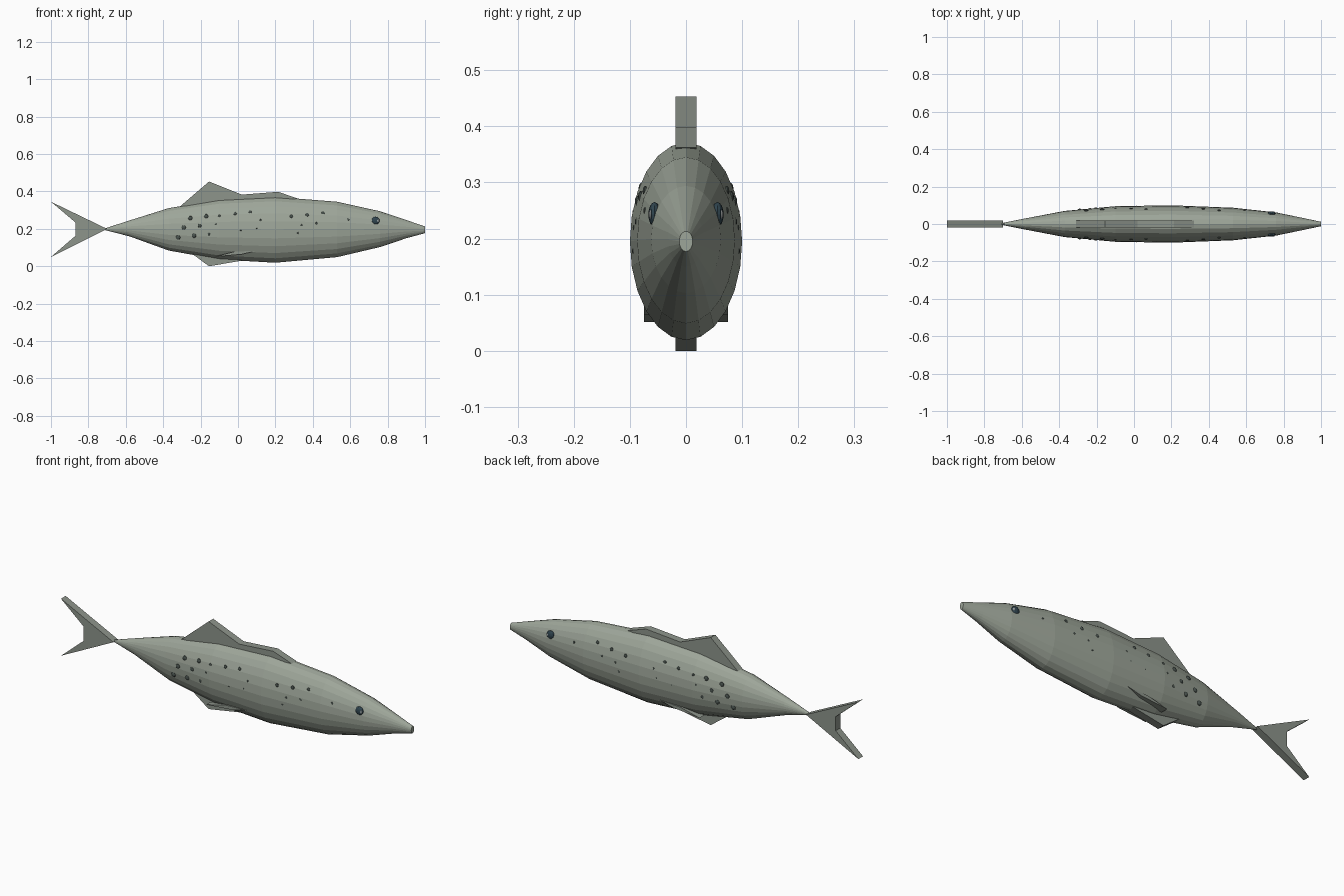
import bpy, bmesh, math
from mathutils import Matrix

if "Cube" in bpy.data.objects:
    bpy.data.objects.remove(bpy.data.objects["Cube"])


def material(name, rgb):
    m = bpy.data.materials.new(name)
    m.diffuse_color = (*rgb, 1)
    m.use_nodes = True
    m.node_tree.nodes["Principled BSDF"].inputs["Base Color"].default_value = m.diffuse_color
    return m


SKIN = material("skin", (0.34, 0.38, 0.32))
FIN = material("fin_skin", (0.27, 0.30, 0.26))
SPOT = material("dark_spot", (0.07, 0.09, 0.08))
EYE = material("eye_dark", (0.03, 0.06, 0.08))
GLINT = material("eye_glint", (0.8, 0.85, 0.85))


def finish(bm, name, mat):
    bmesh.ops.recalc_face_normals(bm, faces=bm.faces)
    me = bpy.data.meshes.new(name)
    bm.to_mesh(me)
    bm.free()
    me.materials.append(mat)
    ob = bpy.data.objects.new(name, me)
    bpy.context.collection.objects.link(ob)
    return ob


# Body sections: x, top z, bottom z, half width
SECTIONS = [(-0.71, 0.203, 0.193, 0.004), (-0.58, 0.245, 0.160, 0.030),
            (-0.37, 0.311, 0.084, 0.070), (-0.10, 0.356, 0.036, 0.095),
            (0.20, 0.371, 0.019, 0.100), (0.53, 0.345, 0.049, 0.087),
            (0.76, 0.294, 0.103, 0.062), (0.90, 0.247, 0.150, 0.033),
            (1.00, 0.213, 0.177, 0.012)]
SIDES = 24


def build_body():
    bm = bmesh.new()
    rings = []
    for x, top, bot, w in SECTIONS:
        c, h = (top + bot) / 2, (top - bot) / 2
        angles = [2 * math.pi * i / SIDES for i in range(SIDES)]
        rings.append([bm.verts.new((x, w * math.cos(a), c + h * math.sin(a))) for a in angles])
    for r, s in zip(rings, rings[1:]):
        for i in range(SIDES):
            j = (i + 1) % SIDES
            bm.faces.new((r[i], r[j], s[j], s[i]))
    bm.faces.new(rings[0])
    bm.faces.new(rings[-1])
    finish(bm, "body", SKIN)


def surface_y(x, z):
    for a, b in zip(SECTIONS, SECTIONS[1:]):
        if a[0] <= x <= b[0]:
            t = (x - a[0]) / (b[0] - a[0])
            top, bot, w = (a[k] + t * (b[k] - a[k]) for k in (1, 2, 3))
            u = (z - (top + bot) / 2) / ((top - bot) / 2)
            return w * math.sqrt(max(0, 1 - u * u))
    return 0


def plate(name, outline, y0=-0.019, y1=0.019):
    bm = bmesh.new()
    f = bm.faces.new([bm.verts.new((x, y0, z)) for x, z in outline])
    ext = bmesh.ops.extrude_face_region(bm, geom=[f])
    verts = [v for v in ext["geom"] if isinstance(v, bmesh.types.BMVert)]
    bmesh.ops.translate(bm, verts=verts, vec=(0, y1 - y0, 0))
    finish(bm, name, FIN)


def add_ball(bm, loc, scale, seg=10, rings=6):
    m = Matrix.Translation(loc) @ Matrix.Diagonal((*scale, 1))
    bmesh.ops.create_uvsphere(bm, u_segments=seg, v_segments=rings, radius=1, matrix=m)


build_body()

# Fins
plate("tail_fin", [(-0.70, 0.20), (-1.0, 0.345), (-0.87, 0.235), (-0.87, 0.162), (-1.0, 0.05)])
plate("dorsal_fin", [(-0.31, 0.32), (-0.155, 0.453), (0.02, 0.383), (0.215, 0.398),
                     (0.32, 0.362), (0.10, 0.345), (-0.15, 0.33)])
plate("anal_fin", [(-0.25, 0.07), (-0.155, 0.0), (0.02, 0.03), (0.0, 0.07)])
for side, lo, hi in (("left", 0.037, 0.075), ("right", -0.075, -0.037)):
    plate("pelvic_fin_" + side, [(-0.13, 0.051), (-0.02, 0.078), (0.10, 0.083), (0.02, 0.064)], lo, hi)

# Spots on both flanks: x, z, radius
SPOTS = [(-0.32, 0.155, 0.013), (-0.29, 0.207, 0.012), (-0.255, 0.257, 0.012),
         (-0.235, 0.164, 0.012), (-0.205, 0.217, 0.010), (-0.17, 0.267, 0.012),
         (-0.155, 0.172, 0.007), (-0.12, 0.225, 0.005), (-0.10, 0.27, 0.007),
         (-0.015, 0.28, 0.009), (0.015, 0.192, 0.004), (0.065, 0.29, 0.009),
         (0.10, 0.203, 0.004), (0.12, 0.247, 0.005), (0.285, 0.267, 0.009),
         (0.32, 0.178, 0.005), (0.34, 0.22, 0.005), (0.37, 0.275, 0.010),
         (0.42, 0.23, 0.006), (0.455, 0.285, 0.009), (0.59, 0.25, 0.006)]
bm = bmesh.new()
for s in (-1, 1):
    for x, z, r in SPOTS:
        add_ball(bm, (x, s * (surface_y(x, z) - 0.001), z), (r, r * 0.5, r))
finish(bm, "spots", SPOT)

# Eyes with a small glint
for side, s in (("left", 1), ("right", -1)):
    y = surface_y(0.735, 0.243)
    bm = bmesh.new()
    add_ball(bm, (0.735, s * (y - 0.002), 0.243), (0.022, 0.011, 0.022), 12, 8)
    finish(bm, "eye_" + side, EYE)
    bm = bmesh.new()
    add_ball(bm, (0.748, s * (y + 0.005), 0.243), (0.006, 0.003, 0.008), 8, 6)
    finish(bm, "eye_glint_" + side, GLINT)
